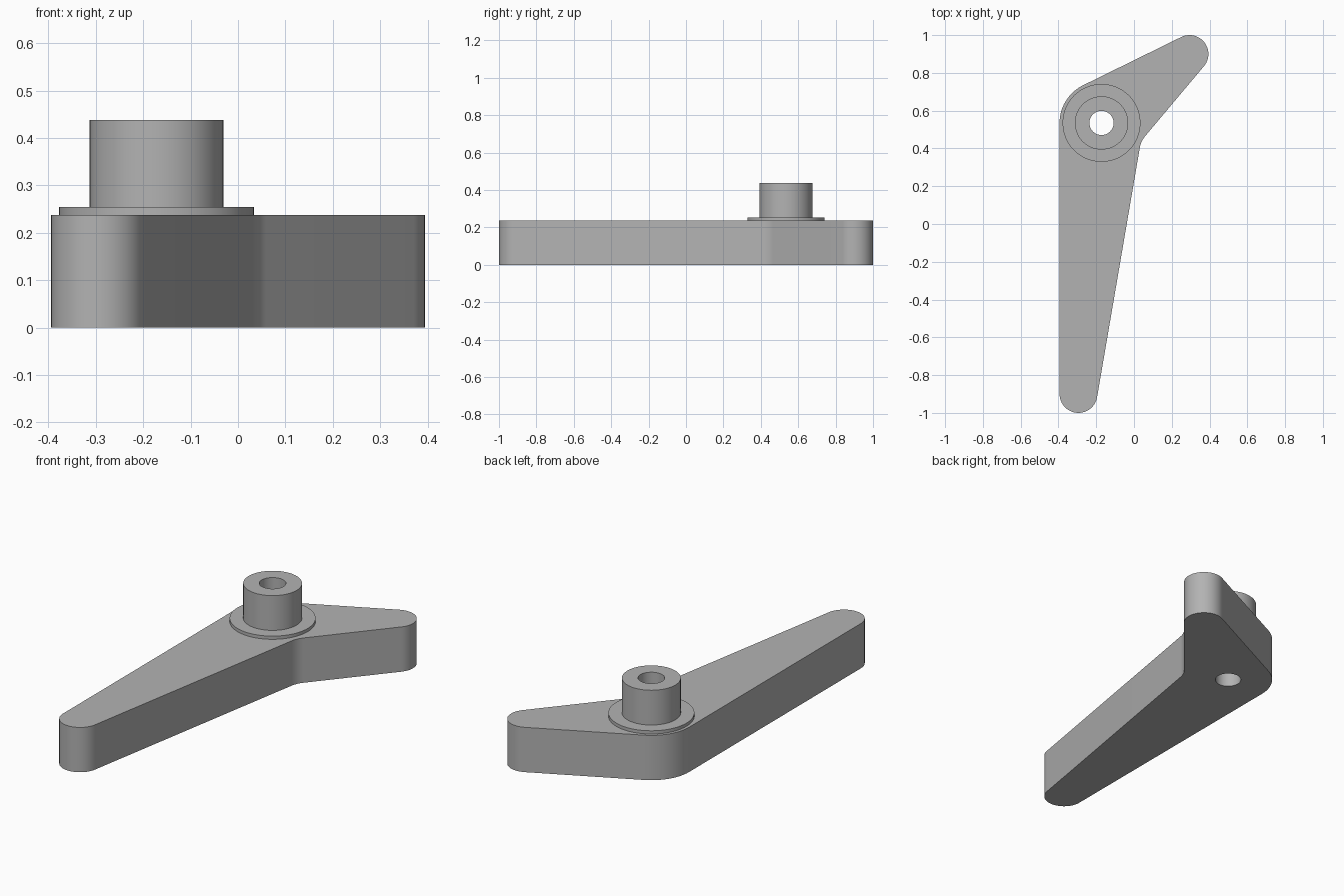
import bpy
import bmesh
import math
from mathutils import Vector

if "Cube" in bpy.data.objects:
    bpy.data.objects.remove(bpy.data.objects["Cube"], do_unlink=True)

PLATE_TOP = 0.237
BORE = 0.064
SEGMENTS = 96
# Each rounded end: centre and radius
HUB = (Vector((-0.172, 0.535)), 0.222)
LONG_TIP = (Vector((-0.294, -0.9)), 0.1)
SHORT_TIP = (Vector((0.294, 0.9)), 0.1)
FILLET = 0.13

gray = bpy.data.materials.new("gray")
gray.use_nodes = True
gray.diffuse_color = (0.45, 0.45, 0.45, 1)
gray.node_tree.nodes["Principled BSDF"].inputs["Base Color"].default_value = gray.diffuse_color


def tangent_angle(a, b):
    """Direction of the outward normal on the right-hand tangent from a to b."""
    d = b[0] - a[0]
    return math.atan2(d.y, d.x) - math.pi / 2 + math.asin((a[1] - b[1]) / d.length)


def arc(centre, radius, start, end, steps=24):
    return [centre + radius * Vector((math.cos(t), math.sin(t)))
            for t in (start + (end - start) * i / steps for i in range(steps + 1))]


def ccw_arc(circle, start, end):
    return arc(*circle, start, start + (end - start) % math.tau)


def finish(obj):
    bm = bmesh.new()
    bm.from_mesh(obj.data)
    bmesh.ops.remove_doubles(bm, verts=bm.verts, dist=1e-5)
    bmesh.ops.recalc_face_normals(bm, faces=bm.faces)
    bm.to_mesh(obj.data)
    bm.free()
    obj.data.materials.clear()
    obj.data.materials.append(gray)
    bpy.ops.object.select_all(action='DESELECT')
    obj.select_set(True)
    bpy.context.view_layer.objects.active = obj
    bpy.ops.object.shade_smooth_by_angle(angle=math.radians(30))


# Bent lever outline: rounded ends joined by tangents, with a filleted inner elbow
long_out, long_back = tangent_angle(LONG_TIP, HUB), tangent_angle(HUB, LONG_TIP)
short_out, short_back = tangent_angle(HUB, SHORT_TIP), tangent_angle(SHORT_TIP, HUB)
n1, n2 = (Vector((math.cos(t), math.sin(t))) for t in (long_out, short_out))
elbow = HUB[0] + (n1 + n2) * (HUB[1] + FILLET) / (1 + n1.dot(n2))
outline = (ccw_arc(LONG_TIP, long_back, long_out)
           + arc(elbow, FILLET, long_out + math.pi, short_out + math.pi, 12)
           + ccw_arc(SHORT_TIP, short_out, short_back)
           + ccw_arc(HUB, short_back, long_back))
bore = arc(HUB[0], BORE, 0, math.tau, SEGMENTS)[:-1]

# Lever plate with the bore cut through
curve = bpy.data.curves.new("lever_outline", 'CURVE')
curve.dimensions = '2D'
curve.fill_mode = 'BOTH'
curve.extrude = PLATE_TOP / 2
for points in (outline, bore):
    spline = curve.splines.new('POLY')
    spline.points.add(len(points) - 1)
    for point, p in zip(spline.points, points):
        point.co = (p.x, p.y, 0, 1)
    spline.use_cyclic_u = True
helper = bpy.data.objects.new("lever_helper", curve)
bpy.context.collection.objects.link(helper)
bpy.context.view_layer.update()
evaluated = helper.evaluated_get(bpy.context.evaluated_depsgraph_get())
lever = bpy.data.objects.new("lever_arm", bpy.data.meshes.new_from_object(evaluated))
bpy.data.objects.remove(helper, do_unlink=True)
bpy.context.collection.objects.link(lever)
lever.location.z = PLATE_TOP / 2
finish(lever)

# Flange and hollow post turned from one profile
profile = [(0.206, PLATE_TOP), (0.206, 0.254), (0.141, 0.254),
           (0.141, 0.438), (BORE, 0.438), (BORE, PLATE_TOP)]
bm = bmesh.new()
verts = [bm.verts.new((r, 0, z)) for r, z in profile]
edges = [bm.edges.new(pair) for pair in zip(verts, verts[1:] + verts[:1])]
bmesh.ops.spin(bm, geom=verts + edges, cent=(0, 0, 0), axis=(0, 0, 1),
               angle=math.tau, steps=SEGMENTS)
mesh = bpy.data.meshes.new("hub_post")
bm.to_mesh(mesh)
bm.free()
post = bpy.data.objects.new("hub_post", mesh)
bpy.context.collection.objects.link(post)
post.location = (*HUB[0], 0)
finish(post)
